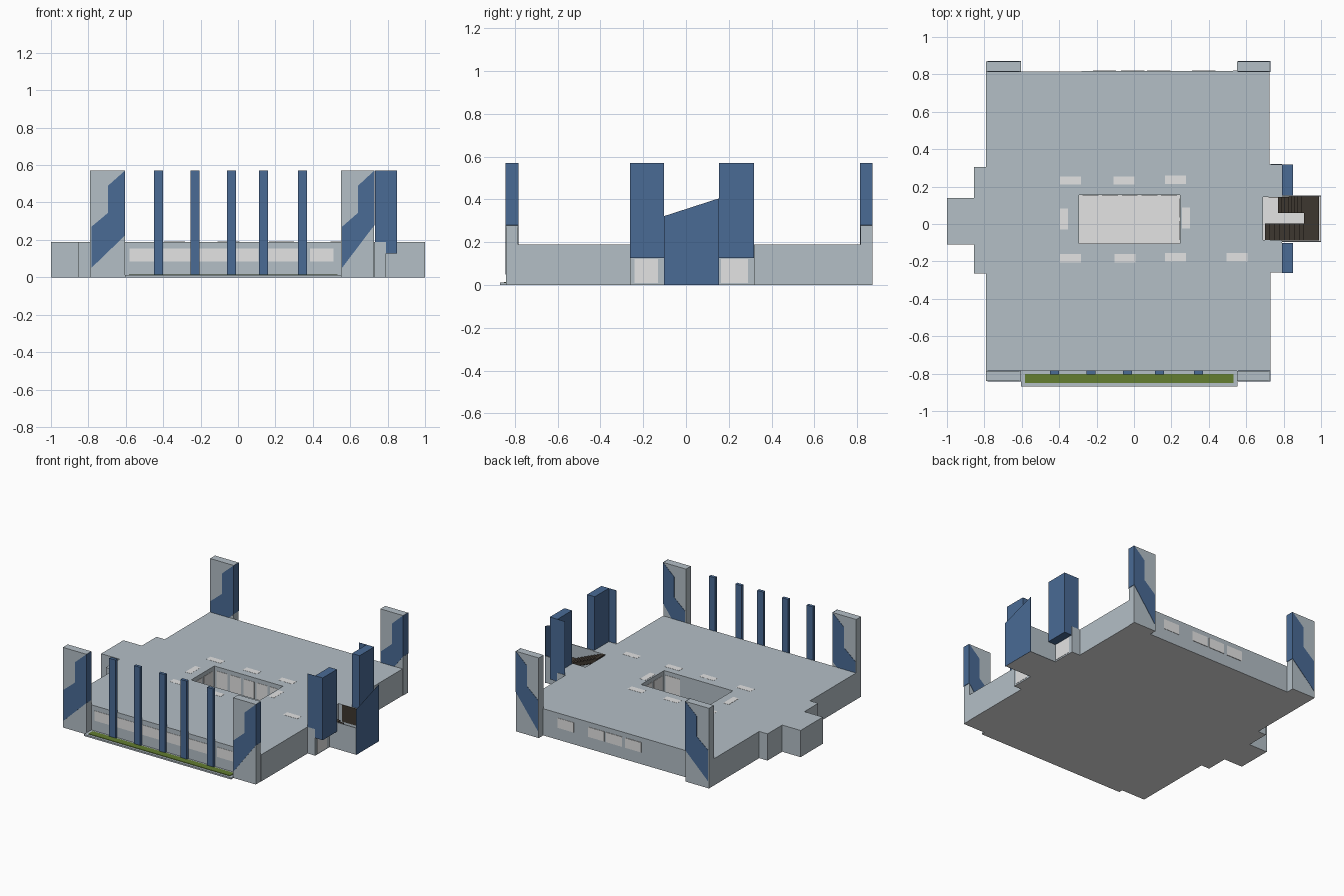
import bpy, bmesh
from mathutils import Vector

if "Cube" in bpy.data.objects:
    bpy.data.objects.remove(bpy.data.objects["Cube"], do_unlink=True)


def material(name, rgb):
    m = bpy.data.materials.new(name)
    m.use_nodes = True
    m.diffuse_color = (*rgb, 1)
    m.node_tree.nodes["Principled BSDF"].inputs["Base Color"].default_value = (*rgb, 1)
    return m


GREY = material("wall grey", (0.455, 0.52, 0.565))
BLUE = material("cladding blue", (0.067, 0.145, 0.30))
LIGHT = material("pale glass", (0.77, 0.77, 0.77))
GREEN = material("hedge green", (0.125, 0.205, 0.03))
BROWN = material("stair brown", (0.048, 0.038, 0.029))


def prism(name, outline, axis, lo, hi, mat):
    """Extrude a 2D outline along an axis (0=x, 1=y, 2=z)."""
    def place(p, t):
        c = list(p)
        c.insert(axis, t)
        return Vector(c)
    bm = bmesh.new()
    face = bm.faces.new([bm.verts.new(place(p, lo)) for p in outline])
    ext = bmesh.ops.extrude_face_region(bm, geom=[face])
    top = [g for g in ext["geom"] if isinstance(g, bmesh.types.BMVert)]
    bmesh.ops.translate(bm, verts=top, vec=place((0, 0), hi - lo))
    bmesh.ops.recalc_face_normals(bm, faces=bm.faces[:])
    me = bpy.data.meshes.new(name)
    bm.to_mesh(me)
    bm.free()
    me.materials.append(mat)
    ob = bpy.data.objects.new(name, me)
    bpy.context.scene.collection.objects.link(ob)
    return ob


def box(name, x, y, z, mat):
    outline = [(x[0], y[0]), (x[1], y[0]), (x[1], y[1]), (x[0], y[1])]
    return prism(name, outline, 2, z[0], z[1], mat)


def cut(target, x, y, z):
    cutter = box("cutter", x, y, z, GREY)
    cutter.hide_render = True
    mod = target.modifiers.new("cut", "BOOLEAN")
    mod.object, mod.operation, mod.solver = cutter, "DIFFERENCE", "EXACT"
    bpy.context.view_layer.objects.active = target
    bpy.ops.object.modifier_apply(modifier=mod.name)
    bpy.data.objects.remove(cutter, do_unlink=True)


def pale_underside(ob):
    """Give the downward faces the pale floor colour."""
    ob.data.materials.append(LIGHT)
    slot = len(ob.data.materials) - 1
    for f in ob.data.polygons:
        if f.normal.z < -0.9:
            f.material_index = slot


ROOF = 0.19
TOP = 0.57

# Main building, with its stepped sides
plan = [(-0.79, -0.785), (0.73, -0.785), (0.73, -0.26), (0.79, -0.26),
        (0.79, 0.32), (0.725, 0.32), (0.725, 0.82), (-0.79, 0.815),
        (-0.79, 0.305), (-0.855, 0.305), (-0.855, 0.14), (-1, 0.14),
        (-1, -0.11), (-0.855, -0.11), (-0.855, -0.265), (-0.79, -0.265)]
building = prism("main_building", plan, 2, 0, ROOF, GREY)

# Courtyard and stairwell openings
cx, cy = (-0.295, 0.245), (-0.105, 0.155)
cut(building, cx, cy, (0.01, 0.3))
cut(building, (0.69, 0.9), (-0.085, 0.145), (0.01, 0.3))
pale_underside(building)
box("courtyard_floor", cx, cy, (0.008, 0.014), LIGHT)

# Courtyard glazing between posts
for i in range(5):
    x = cx[0] + 0.02 + i * 0.105
    box("courtyard_window", (x, x + 0.085), (cy[1] - 0.002, cy[1]), (0.02, 0.16), LIGHT)
for i in range(2):
    y = cy[0] + 0.02 + i * 0.12
    for x in (cx[0], cx[1] - 0.002):
        box("courtyard_side_window", (x, x + 0.002), (y, y + 0.1), (0.02, 0.16), LIGHT)
box("courtyard_door", (0.12, 0.235), (cy[0], cy[0] + 0.002), (0.014, 0.16), LIGHT)

# Roof lights
for x, y in [(-0.395, 0.21), (-0.11, 0.21), (0.165, 0.215), (-0.395, -0.205),
             (-0.105, -0.205), (0.165, -0.2), (0.495, -0.2)]:
    box("roof_light", (x, x + 0.112), (y, y + 0.045), (ROOF, ROOF + 0.001), LIGHT)
for x, y in [(-0.395, -0.03), (0.257, -0.025)]:
    box("side_roof_light", (x, x + 0.043), (y, y + 0.113), (ROOF, ROOF + 0.001), LIGHT)

# Corner towers with a stepped blue band through their depth
for x0, x1, band_end in [(-0.79, -0.605, 0.225), (0.55, 0.728, 0.28)]:
    mid = (x0 + x1) / 2 + 0.003
    left = x0 + 0.006
    band = [(left, 0.05), (x1 + 0.002, band_end), (x1 + 0.002, TOP + 0.001),
            (x1 - 0.003, TOP - 0.003), (mid, 0.49), (mid, 0.345), (left, 0.27)]
    for y0, y1 in [(-0.84, -0.785), (0.815, 0.87)]:
        pale_underside(box("corner_tower", (x0, x1), (y0, y1), (0, TOP), GREY))
        prism("tower_band", band, 1, y0 - 0.002, y1 + 0.002, BLUE)

# Front fins
for x in (-0.45, -0.255, -0.06, 0.112, 0.32):
    box("front_fin", (x, x + 0.048), (-0.805, -0.783), (0.01, TOP), BLUE)

# Front and back windows
for x0, x1 in [(-0.58, -0.45), (-0.4, -0.255), (-0.205, -0.06),
               (-0.01, 0.11), (0.16, 0.32), (0.385, 0.51)]:
    box("front_window", (x0, x1), (-0.787, -0.784), (0.085, 0.155), LIGHT)
for x in (0.31, 0.07, -0.07, -0.22):
    box("back_window", (x, x + 0.125), (0.814, 0.821), (0.085, 0.155), LIGHT)

# Planting strip along the front
pale_underside(box("planter", (-0.605, 0.553), (-0.868, -0.785), (0, 0.011), GREY))
box("planter_hedge", (-0.583, 0.532), (-0.85, -0.802), (0.01, 0.015), GREEN)

# Entrance towers: solid outer slab, thin return wall
for name, y0, y1, wall_y in [("front", -0.262, -0.102, -0.262), ("rear", 0.153, 0.317, 0.316)]:
    box(name + "_entrance_tower", (0.79, 0.85), (y0, y1), (0.127, TOP), BLUE)
    box(name + "_entrance_return", (0.732, 0.79), (wall_y, wall_y + 0.001), (ROOF, TOP), BLUE)

# Entrance doors below the towers
for y0, y1 in [(-0.24, -0.13), (0.163, 0.29)]:
    box("entrance_door", (0.788, 0.792), (y0, y1), (0.01, 0.122), LIGHT)

# Stair enclosure
box("stair_floor", (0.69, 0.999), (-0.095, 0.152), (0, 0.012), LIGHT)
for y in (-0.097, 0.147):
    box("stair_wall", (0.79, 0.999), (y, y + 0.006), (0, ROOF), GREY)
prism("stair_screen", [(-0.102, 0), (0.155, 0), (0.155, 0.405), (-0.102, 0.322)],
      0, 0.999, 1.0, BLUE)
box("stair_lining", (0.72, 0.83), (0.143, 0.146), (0.07, ROOF), BROWN)

# Two flights joined by a landing
STEPS = 8
HALF = 0.1
for i in range(STEPS):
    x = 0.77 + i * 0.14 / STEPS
    z = 0.012 + (i + 1) * (HALF - 0.012) / STEPS
    box("lower_step", (x, x + 0.14 / STEPS), (0.06, 0.147), (0.012, z), BROWN)
    x = 0.91 - (i + 1) * 0.21 / STEPS
    z = HALF + (i + 1) * (ROOF - HALF) / STEPS
    box("upper_step", (x, x + 0.21 / STEPS), (-0.088, 0.003), (z - 0.03, z), BROWN)
box("stair_landing", (0.91, 0.988), (-0.088, 0.147), (HALF - 0.015, HALF), BROWN)
